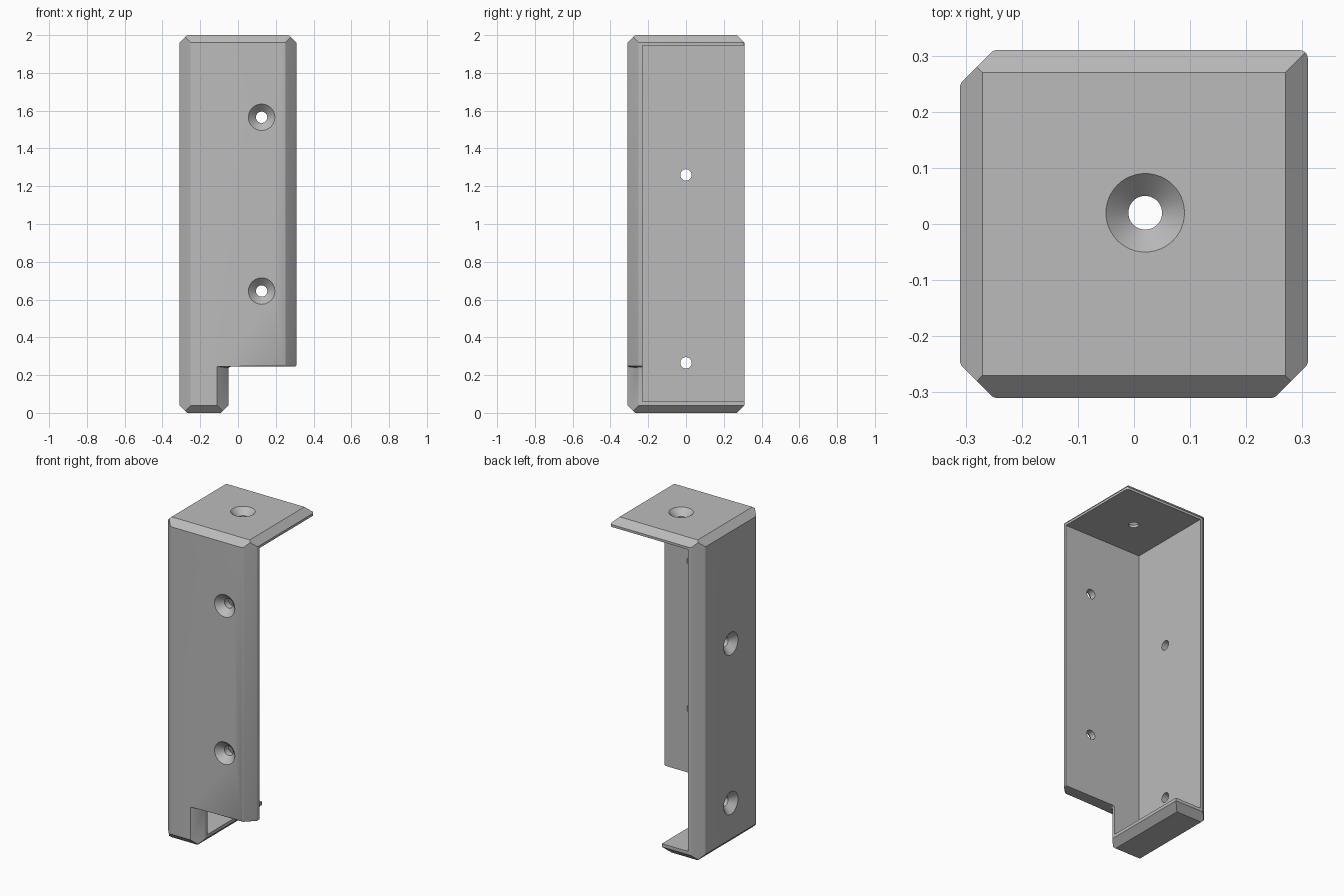
import bpy, bmesh, math
from mathutils import Vector, Matrix

cube = bpy.data.objects.get("Cube")
if cube:
    bpy.data.objects.remove(cube, do_unlink=True)

H = 0.31        # half width of the bracket
CH = 0.06       # chamfer on the upright corners
EDGE = 0.04     # chamfer on the end plates
WALL = 0.08
NOTCH_Z = 0.245

grey = bpy.data.materials.new("light grey")
grey.use_nodes = True
grey.diffuse_color = (0.5, 0.5, 0.5, 1)
grey.node_tree.nodes["Principled BSDF"].inputs["Base Color"].default_value = grey.diffuse_color


def rounded(points, radius, steps=4):
    """Round every corner of a closed 2D outline."""
    out = []
    for i, p in enumerate(points):
        p = Vector(p)
        a = (Vector(points[i - 1]) - p).normalized()
        b = (Vector(points[(i + 1) % len(points)]) - p).normalized()
        cut = radius / math.tan(a.angle(b) / 2)
        for s in range(steps + 1):
            t = s / steps
            out.append((1 - t) ** 2 * (p + a * cut) + 2 * t * (1 - t) * p + t * t * (p + b * cut))
    return out


def prism(outline, low, high):
    """Extrude an XY outline between two heights."""
    bm = bmesh.new()
    face = bm.faces.new([bm.verts.new((x, y, low)) for x, y in outline])
    top = bmesh.ops.extrude_face_region(bm, geom=[face])["geom"]
    bmesh.ops.translate(bm, vec=(0, 0, high - low),
                        verts=[v for v in top if isinstance(v, bmesh.types.BMVert)])
    bmesh.ops.recalc_face_normals(bm, faces=bm.faces)
    return bm


def finish(name, bm):
    bmesh.ops.recalc_face_normals(bm, faces=bm.faces)
    mesh = bpy.data.meshes.new(name)
    bm.to_mesh(mesh)
    bm.free()
    mesh.materials.append(grey)
    obj = bpy.data.objects.new(name, mesh)
    bpy.context.collection.objects.link(obj)
    return obj


def cut(obj, name, bm):
    """Subtract a temporary cutter from the object."""
    cutter = finish(name, bm)
    cutter.hide_render = True
    mod = obj.modifiers.new(name, 'BOOLEAN')
    mod.operation, mod.solver, mod.object = 'DIFFERENCE', 'EXACT', cutter
    bpy.context.view_layer.objects.active = obj
    bpy.ops.object.modifier_apply(modifier=mod.name)
    bpy.data.objects.remove(cutter, do_unlink=True)


def screw_cutter(matrix, sides=48):
    """Countersunk screw hole; local +z points out of the wall at its surface."""
    bm = bmesh.new()
    rings = []
    for r, z in ((0.09, 0.02), (0.03, -EDGE), (0.03, -0.15)):
        rings.append([bm.verts.new((r * math.cos(a), r * math.sin(a), z))
                      for a in (2 * math.pi * i / sides for i in range(sides))])
    for lower, upper in zip(rings, rings[1:]):
        for i in range(sides):
            j = (i + 1) % sides
            bm.faces.new((lower[i], lower[j], upper[j], upper[i]))
    bm.faces.new(rings[0])
    bm.faces.new(rings[-1])
    bm.transform(matrix)
    return bm


# Solid body with three chamfered upright corners
k = H - CH
body = prism(rounded([(-H, -k), (-k, -H), (k, -H), (H, -k), (H, H), (-k, H), (-H, k)], 0.017), 0, 2)

# Chamfers around the top and bottom ends
for end, height in ((1, 2), (-1, 0)):
    for dx, dy in ((1, 0), (-1, 0), (0, 1), (0, -1)):
        bmesh.ops.bisect_plane(body, geom=body.verts[:] + body.edges[:] + body.faces[:],
                               plane_co=(dx * (H - EDGE), dy * (H - EDGE), height),
                               plane_no=(dx, dy, end), clear_outer=True)
        bmesh.ops.holes_fill(body, edges=[e for e in body.edges if e.is_boundary])
bracket = finish("corner_bracket", body)

# Notch that leaves a narrow foot under one side
foot = -0.05
cut(bracket, "notch", prism(rounded(
    [(foot, 1), (1, 1), (1, -H - 0.1), (foot - CH - 0.1, -H - 0.1), (foot, -k)], 0.017), -1, NOTCH_Z))
wedge = prism([(foot - 0.14, -0.1), (0.5, -0.1), (0.5, 0.05), (foot + 0.01, 0.05)], -1, 1)
wedge.transform(Matrix.Rotation(math.pi / 2, 4, 'X'))
cut(bracket, "foot_chamfer", wedge)

# Soft edge under the notch
bm = bmesh.new()
bm.from_mesh(bracket.data)
bmesh.ops.bevel(bm, geom=[e for e in bm.edges if all(abs(v.co.z - NOTCH_Z) < 1e-4 for v in e.verts)],
                offset=0.012, segments=3, profile=0.5, affect='EDGES')
bm.to_mesh(bracket.data)
bm.free()

# Hollow inside, open at the back and one side
i = -H + WALL
cut(bracket, "hollow", prism([(i, i), (1, i), (1, 1), (i, 1)], 0.06, 1.945))

# Countersunk screw holes: front wall, side wall, top plate
to_front = Matrix.Rotation(math.pi / 2, 4, 'X')
to_side = Matrix.Rotation(-math.pi / 2, 4, 'Y')
holes = [(Vector((0.125, -H, z)), to_front) for z in (0.645, 1.565)]
holes += [(Vector((-H, 0, z)), to_side) for z in (0.265, 1.26)]
holes.append((Vector((0.02, 0.02, 2)), Matrix.Identity(4)))
for place, turn in holes:
    cut(bracket, "screw_hole", screw_cutter(Matrix.Translation(place) @ turn))

bpy.ops.object.select_all(action='DESELECT')
bracket.select_set(True)
bpy.context.view_layer.objects.active = bracket
bpy.ops.object.shade_smooth_by_angle(angle=math.radians(25))
